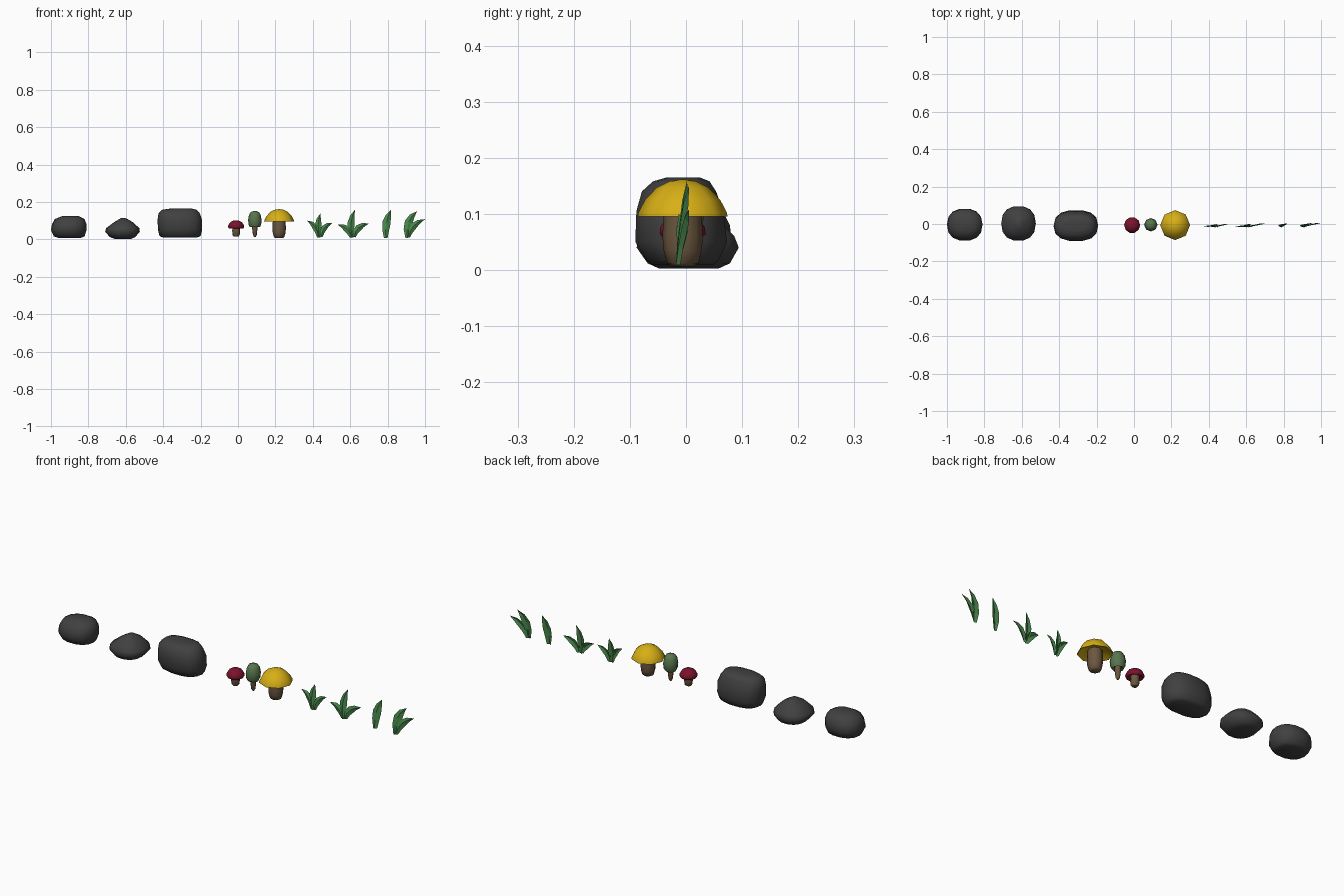
import bpy, bmesh, math
from mathutils import Vector


def material(name, rgb):
    m = bpy.data.materials.new(name)
    m.diffuse_color = (*rgb, 1)
    return m


STONE = material("dark stone", (0.052, 0.052, 0.053))
STEM = material("brown stem", (0.15, 0.095, 0.05))
RED = material("crimson cap", (0.2, 0.006, 0.025))
SAGE = material("sage cap", (0.10, 0.18, 0.075))
YELLOW = material("yellow cap", (0.68, 0.43, 0.008))
GRASS = material("grass green", (0.065, 0.24, 0.07))


def finish(bm, name, mat, angle=None):
    me = bpy.data.meshes.new(name)
    bm.to_mesh(me)
    bm.free()
    me.materials.append(mat)
    ob = bpy.data.objects.new(name, me)
    bpy.context.collection.objects.link(ob)
    if angle:
        bpy.ops.object.select_all(action='DESELECT')
        ob.select_set(True)
        bpy.context.view_layer.objects.active = ob
        bpy.ops.object.shade_smooth_by_angle(angle=math.radians(angle))
    return ob


def loft(name, mat, rings, sides, power=1.0, angle=60, turn=0.0):
    """Rings are (z, x0, x1, y0, y1); closed by a centre point at both ends."""
    bm = bmesh.new()
    loops = []
    for z, x0, x1, y0, y1 in rings:
        loop = []
        for i in range(sides):
            a = math.tau * (i + turn) / sides
            c, s = math.cos(a), math.sin(a)
            c = math.copysign(abs(c) ** power, c)
            s = math.copysign(abs(s) ** power, s)
            loop.append(bm.verts.new(((x0 + x1) / 2 + c * (x1 - x0) / 2,
                                      (y0 + y1) / 2 + s * (y1 - y0) / 2, z)))
        loops.append(loop)
    for a, b in zip(loops, loops[1:]):
        for i in range(sides):
            j = (i + 1) % sides
            bm.faces.new((a[i], a[j], b[j], b[i]))
    for loop in (loops[0], loops[-1]):
        mid = sum((v.co for v in loop), Vector()) / sides
        c = bm.verts.new(mid)
        for i in range(sides):
            bm.faces.new((loop[i], loop[(i + 1) % sides], c))
    bmesh.ops.recalc_face_normals(bm, faces=bm.faces)
    return finish(bm, name, mat, angle)


def lathe(name, mat, x, y, profile, sides, angle=50, turn=0.0):
    return loft(name, mat, [(z, x - r, x + r, y - r, y + r) for r, z in profile],
                sides, 1.0, angle, turn)


# rocks
loft("left_rock", STONE, [
    (0.008, -0.96, -0.84, -0.05, 0.05), (0.016, -0.985, -0.82, -0.07, 0.065),
    (0.05, -1.0, -0.81, -0.09, 0.083), (0.08, -0.995, -0.81, -0.085, 0.08),
    (0.108, -0.98, -0.82, -0.07, 0.065), (0.124, -0.94, -0.85, -0.04, 0.035)],
    14, 0.85, 80)
loft("middle_rock", STONE, [
    (0.003, -0.66, -0.57, -0.05, 0.06), (0.012, -0.685, -0.55, -0.07, 0.08),
    (0.04, -0.71, -0.525, -0.09, 0.096), (0.06, -0.705, -0.528, -0.085, 0.088),
    (0.09, -0.665, -0.56, -0.06, 0.06), (0.108, -0.635, -0.59, -0.03, 0.03),
    (0.115, -0.625, -0.605, -0.01, 0.01)], 14, 0.85, 80)
loft("large_rock", STONE, [
    (0.009, -0.40, -0.22, -0.06, 0.05), (0.018, -0.42, -0.20, -0.072, 0.06),
    (0.05, -0.428, -0.192, -0.092, 0.075), (0.105, -0.43, -0.192, -0.09, 0.068),
    (0.14, -0.425, -0.205, -0.08, 0.055), (0.158, -0.405, -0.22, -0.06, 0.043),
    (0.165, -0.36, -0.25, -0.035, 0.025)], 14, 0.8, 80)

# red mushroom
lathe("red_mushroom_stem", STEM, -0.01, -0.006,
      [(0.012, 0.014), (0.019, 0.022), (0.021, 0.045), (0.02, 0.068)], 8)
lathe("red_mushroom_cap", RED, -0.01, -0.006,
      [(0.02, 0.066), (0.036, 0.057), (0.043, 0.064), (0.042, 0.075),
       (0.033, 0.09), (0.018, 0.099), (0.006, 0.101)], 10)

# green mushroom
lathe("green_mushroom_stem", STEM, 0.09, -0.004,
      [(0.005, 0.013), (0.01, 0.022), (0.014, 0.055), (0.014, 0.08)], 8)
lathe("green_mushroom_cap", SAGE, 0.09, -0.004,
      [(0.014, 0.074), (0.027, 0.066), (0.034, 0.08), (0.036, 0.105),
       (0.031, 0.132), (0.022, 0.146), (0.008, 0.151)], 8)

# yellow mushroom
lathe("yellow_mushroom_stem", STEM, 0.22, -0.006,
      [(0.018, 0.006), (0.028, 0.012), (0.034, 0.035), (0.036, 0.06),
       (0.033, 0.115)], 8)
lathe("yellow_mushroom_cap", YELLOW, 0.22, -0.006,
      [(0.03, 0.112), (0.06, 0.105), (0.08, 0.095), (0.079, 0.102),
       (0.067, 0.125), (0.046, 0.147), (0.024, 0.158), (0.006, 0.161)], 8)


# grass tufts: each blade is a folded, tapering leaf along a curve
def tuft(name, blades):
    bm = bmesh.new()
    for base, bend, tip, width in blades:
        p0, p1, p2 = (Vector((x, 0, z)) for x, z in (base, bend, tip))
        rows = []
        for t, w in ((0, 0.45), (0.25, 0.85), (0.5, 1.0), (0.75, 0.65), (1, 0)):
            p = p0 * (1 - t) ** 2 + p1 * 2 * t * (1 - t) + p2 * t * t
            d = ((p1 - p0) * (1 - t) + (p2 - p1) * t).normalized()
            side = Vector((d.z, 0, -d.x)) * width * w / 2
            p.y = -0.016 + 0.1 * p.z + 0.12 * (p.x - base[0])
            if t == 1:
                rows.append([bm.verts.new(p)])
            else:
                rows.append([bm.verts.new(p - side + Vector((0, 0.001, 0))),
                             bm.verts.new(p + Vector((0, -0.003, 0))),
                             bm.verts.new(p + side + Vector((0, 0.005, 0)))])
        for a, b in zip(rows, rows[1:]):
            for k in range(2):
                if len(b) == 1:
                    bm.faces.new((a[k], a[k + 1], b[0]))
                else:
                    bm.faces.new((a[k], a[k + 1], b[k + 1], b[k]))
    finish(bm, name, GRASS)


tuft("grass_tuft_1", [
    ((0.435, 0.01), (0.42, 0.08), (0.44, 0.138), 0.036),
    ((0.43, 0.012), (0.42, 0.08), (0.37, 0.10), 0.030),
    ((0.445, 0.012), (0.45, 0.075), (0.505, 0.088), 0.030)])
tuft("grass_tuft_2", [
    ((0.612, 0.01), (0.59, 0.09), (0.625, 0.158), 0.038),
    ((0.605, 0.012), (0.595, 0.065), (0.535, 0.078), 0.036),
    ((0.62, 0.012), (0.63, 0.075), (0.70, 0.085), 0.036)])
tuft("grass_tuft_3", [
    ((0.79, 0.008), (0.785, 0.10), (0.818, 0.157), 0.044)])
tuft("grass_tuft_4", [
    ((0.905, 0.008), (0.895, 0.105), (0.957, 0.15), 0.044),
    ((0.91, 0.01), (0.925, 0.085), (1.0, 0.108), 0.036)])
